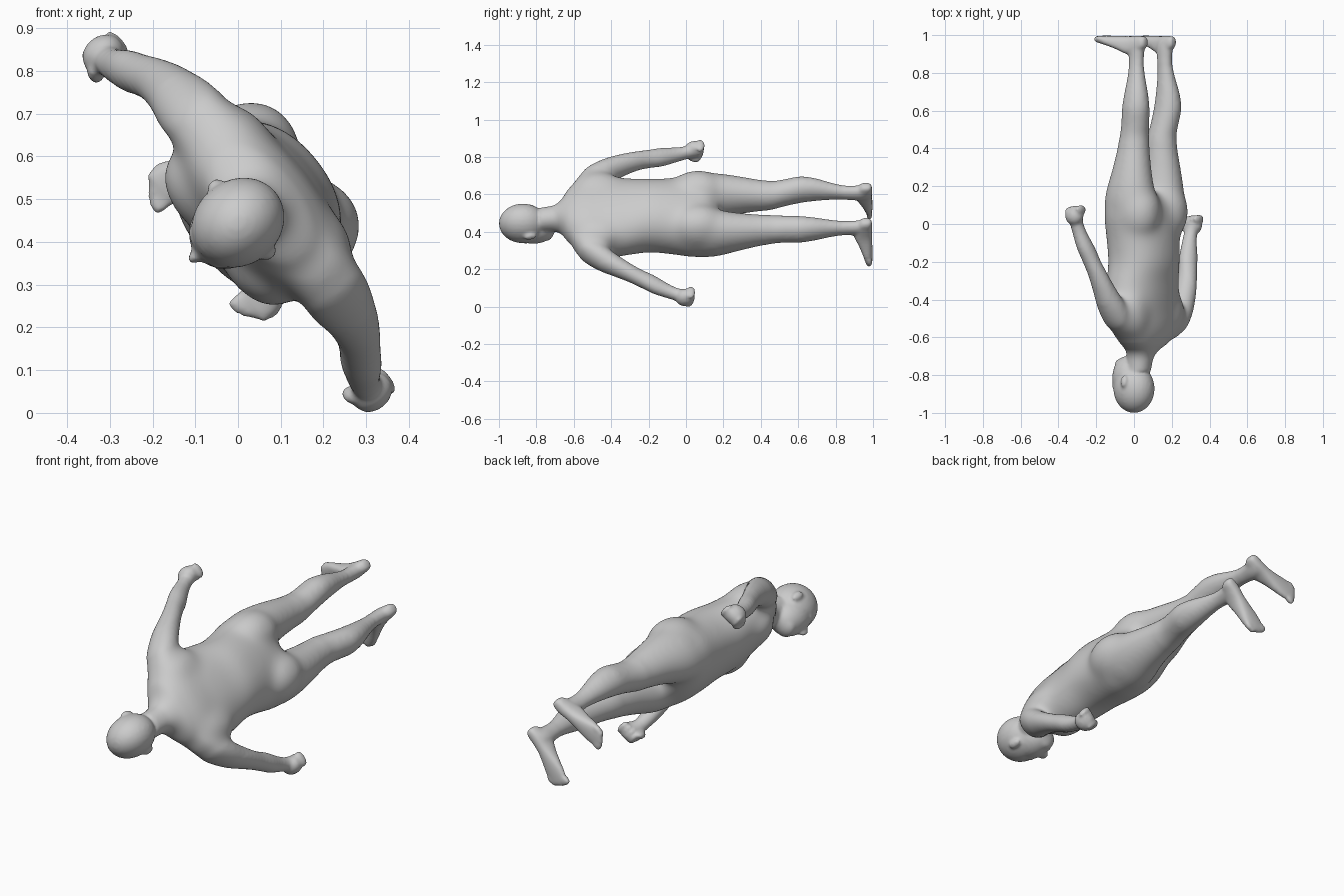
import bpy, bmesh, math
from mathutils import Matrix, Vector

# The figure is modelled upright (x = left, -y = front, z = up), then laid down with a roll
LAY = Matrix(((0.62, 0.78, 0, 0), (0, 0, -1, 0), (-0.78, 0.62, 0, 0.445), (0, 0, 0, 1)))
bm = bmesh.new()


def refine(rings, k=4):
    """Catmull-Rom interpolation between the given rings."""
    r = [Vector(q) for q in rings]
    out = []
    for i in range(len(r) - 1):
        a, b, c, d = r[max(i - 1, 0)], r[i], r[i + 1], r[min(i + 2, len(r) - 1)]
        for j in range(k):
            t = j / k
            out.append(b + .5 * t * (c - a + t * (2 * a - 5 * b + 4 * c - d + t * (3 * (b - c) + d - a))))
    return out + [r[-1]]


def loft(rings, flat=False, n=32, p=2.0):
    """Closed tube from rings (x, y, z, rx, r2); flat=True stacks rings along y instead of z."""
    loops = []
    for x, y, z, rx, r2 in refine(rings):
        loop = []
        for i in range(n):
            t = 2 * math.pi * i / n
            c, s = math.cos(t), math.sin(t)
            u = rx * math.copysign(abs(c) ** (2 / p), c)
            v = r2 * math.copysign(abs(s) ** (2 / p), s)
            loop.append(bm.verts.new((x + u, y, z + v) if flat else (x + u, y + v, z)))
        loops.append(loop)
    faces = []
    for a, b in zip(loops, loops[1:]):
        for i in range(n):
            j = (i + 1) % n
            faces.append(bm.faces.new((a[i], a[j], b[j], b[i])))
    faces += [bm.faces.new(loops[0]), bm.faces.new(loops[-1])]
    bmesh.ops.recalc_face_normals(bm, faces=faces)


def blob(c, r, tilt=0.0, axis='Y'):
    m = Matrix.Translation(c) @ Matrix.Rotation(tilt, 4, axis) @ Matrix.Diagonal((*r, 1))
    bmesh.ops.create_uvsphere(bm, u_segments=24, v_segments=16, radius=1, matrix=m)


# Torso and neck
loft([(0, .03, .78, .064, .065), (0, .042, .71, .068, .07), (0, .055, .67, .092, .083),
      (0, .066, .635, .155, .095), (0, .07, .595, .21, .11), (0, .068, .54, .24, .125),
      (0, .058, .47, .245, .14), (0, .055, .40, .24, .152), (0, .058, .30, .225, .16),
      (0, .068, .20, .208, .17), (0, .062, .08, .216, .172), (0, .055, -.05, .238, .165),
      (0, .06, -.12, .22, .14), (0, .06, -.17, .13, .09)], n=40, p=2.15)

# Head, jaw, chin, nose, brow
blob((0, .0, .872), (.101, .115, .128))
blob((0, -.033, .815), (.087, .092, .12))
blob((0, -.062, .745), (.056, .052, .042))
blob((0, -.127, .815), (.014, .022, .03))
blob((0, -.098, .86), (.062, .02, .018))
blob((0, -.107, .765), (.03, .016, .014))

for s in (-1, 1):
    # Ears
    blob((s * .102, .012, .832), (.012, .02, .034), s * .2)
    # Chest, shoulder blades, back muscles, buttocks
    blob((s * .105, -.02, .43), (.12, .08, .11))
    blob((s * .14, .115, .47), (.11, .08, .14))
    blob((s * .068, .118, .30), (.08, .09, .3))
    blob((s * .115, .108, -.065), (.122, .14, .165))

    # Arm
    arm = [(.17, .08, .60, .05, .06), (.215, .08, .545, .08, .08), (.275, .076, .46, .083, .08),
           (.335, .07, .37, .065, .064), (.378, .058, .29, .054, .053), (.41, .04, .22, .05, .048),
           (.437, .022, .15, .052, .046), (.468, .004, .07, .04, .038), (.488, -.002, .02, .036, .036),
           (.5, -.002, -.01, .04, .04)]
    dz = .025 * s
    loft([(s * x, y, z + 2 * x * dz, a, b) for x, y, z, a, b in arm])
    # Fist with curled fingers and thumb
    blob((s * .507, -.002, -.02 + dz), (.044, .052, .052))
    for i in range(4):
        blob((s * .503, .04 - .025 * i, -.05 + dz + .003 * i), (.04, .0145, .026))
    blob((s * .48, -.046, -.015 + dz), (.018, .018, .038), s * .4)

    # Leg
    leg = [(.118, .06, -.0, .1, .13), (.123, .068, -.1, .118, .145), (.126, .075, -.18, .113, .138),
           (.126, .085, -.28, .098, .113), (.12, .09, -.38, .085, .094), (.117, .095, -.46, .075, .08),
           (.125, .108, -.53, .07, .077), (.136, .12, -.61, .068, .077), (.135, .122, -.69, .058, .067),
           (.127, .117, -.78, .043, .05), (.121, .112, -.86, .035, .042), (.12, .112, -.93, .036, .048),
           (.12, .12, -.965, .032, .046)]
    loft([(s * x, y, z, a, b) for x, y, z, a, b in leg])
    # Foot
    foot = [(.12, .178, -.965, .016, .02), (.121, .162, -.96, .029, .034), (.124, .12, -.95, .034, .046),
            (.135, .07, -.946, .035, .049), (.149, .02, -.958, .042, .038), (.163, -.03, -.969, .051, .028),
            (.172, -.075, -.976, .051, .021), (.177, -.1, -.979, .046, .017)]
    loft([(s * x, y, z, a, b) for x, y, z, a, b in foot], flat=True, p=2.5)
    # Toes
    for i in range(5):
        blob((s * (.143 + .018 * i), -.114 + .003 * i * i, -.981),
             (.015 if i == 0 else .011, .028, .016))

mesh = bpy.data.meshes.new("body_parts")
bm.to_mesh(mesh)
bm.free()
parts = bpy.data.objects.new("body_parts", mesh)
bpy.context.collection.objects.link(parts)

# Fuse the parts into one skin
remesh = parts.modifiers.new("fuse", 'REMESH')
remesh.mode = 'VOXEL'
remesh.voxel_size = .0075
bpy.context.view_layer.update()
fused = parts.evaluated_get(bpy.context.evaluated_depsgraph_get()).to_mesh()

# Soften: trunk and thighs strongly, arms and neck less, face, hands and feet least
skin = bmesh.new()
skin.from_mesh(fused)
zone = lambda lo, hi, w: [v for v in skin.verts if lo < v.co.z < hi and abs(v.co.x) < w]
for verts, count in ((zone(-.42, .63, .27), 60), (zone(-.85, .72, .36), 12), (list(skin.verts), 5)):
    for _ in range(count):
        bmesh.ops.smooth_vert(skin, verts=verts, factor=.5,
                              use_axis_x=True, use_axis_y=True, use_axis_z=True)
for f in skin.faces:
    f.smooth = True
bmesh.ops.transform(skin, matrix=LAY, verts=skin.verts)
body_mesh = bpy.data.meshes.new("body")
skin.to_mesh(body_mesh)
skin.free()
body = bpy.data.objects.new("body", body_mesh)
bpy.context.collection.objects.link(body)
bpy.data.objects.remove(parts)
